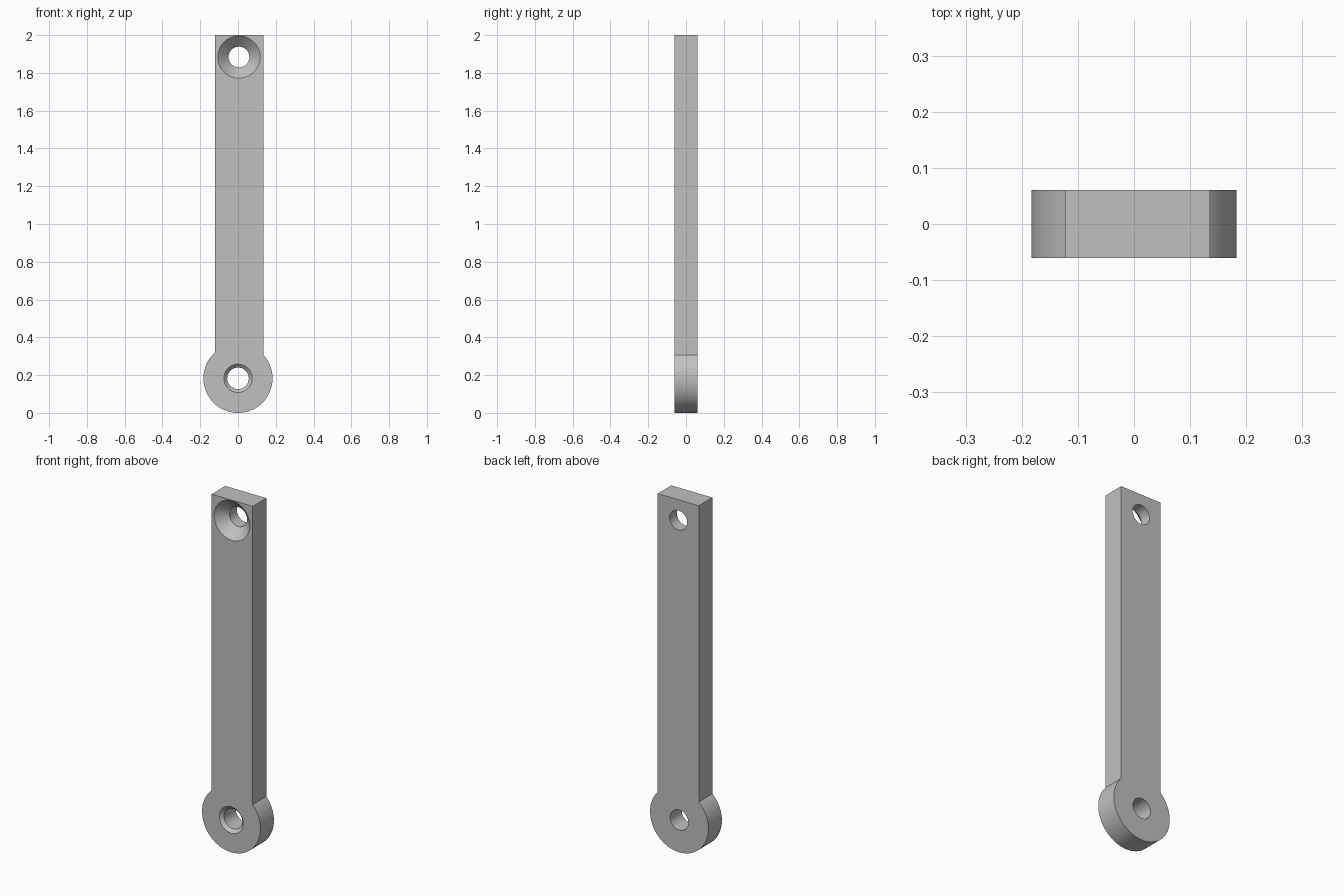
import bpy, bmesh, math
from mathutils import Vector

cube = bpy.data.objects.get("Cube")
if cube:
    bpy.data.objects.remove(cube, do_unlink=True)

HALF_T = 0.061           # half the plate thickness
EYE_R = 0.183            # rounded end radius, also its centre height
LEFT, RIGHT, TOP = -0.123, 0.135, 2.0
SEGMENTS = 96

grey = bpy.data.materials.new("plain grey")
grey.use_nodes = True
colour = (0.53, 0.53, 0.53, 1)
grey.diffuse_color = colour
grey.node_tree.nodes["Principled BSDF"].inputs["Base Color"].default_value = colour


def make_object(name, bm):
    bmesh.ops.recalc_face_normals(bm, faces=bm.faces)
    mesh = bpy.data.meshes.new(name)
    bm.to_mesh(mesh)
    bm.free()
    mesh.materials.append(grey)
    obj = bpy.data.objects.new(name, mesh)
    bpy.context.collection.objects.link(obj)
    return obj


def make_arm():
    """Flat bar with a round eye at the bottom, as one extruded outline."""
    start = math.pi - math.acos(-LEFT / EYE_R)
    end = 2 * math.pi + math.acos(RIGHT / EYE_R)
    outline = [(LEFT, TOP)]
    for i in range(SEGMENTS + 1):
        a = start + (end - start) * i / SEGMENTS
        outline.append((EYE_R * math.cos(a), EYE_R + EYE_R * math.sin(a)))
    outline.append((RIGHT, TOP))
    bm = bmesh.new()
    face = bm.faces.new([bm.verts.new((x, -HALF_T, z)) for x, z in outline])
    ext = bmesh.ops.extrude_face_region(bm, geom=[face])
    moved = [v for v in ext["geom"] if isinstance(v, bmesh.types.BMVert)]
    bmesh.ops.translate(bm, verts=moved, vec=(0, 2 * HALF_T, 0))
    return make_object("link_arm", bm)


def make_cutter(name, x, z, bore, mouth):
    """Round bore along y, flared at 45 degrees towards the front."""
    over = 0.02
    profile = [(-HALF_T - over, mouth + over),
               (-HALF_T + mouth - bore, bore),
               (HALF_T + over, bore)]
    bm = bmesh.new()
    rings = []
    for y, r in profile:
        rings.append([bm.verts.new(Vector((x, y, z)) + r * Vector((math.cos(t), 0, math.sin(t))))
                      for t in (2 * math.pi * i / SEGMENTS for i in range(SEGMENTS))])
    for a, b in zip(rings, rings[1:]):
        for i in range(SEGMENTS):
            j = (i + 1) % SEGMENTS
            bm.faces.new((a[i], a[j], b[j], b[i]))
    bm.faces.new(rings[0])
    bm.faces.new(rings[-1])
    obj = make_object(name, bm)
    obj.hide_render = True
    return obj


arm = make_arm()
bpy.ops.object.select_all(action="DESELECT")
arm.select_set(True)
bpy.context.view_layer.objects.active = arm

# Countersunk screw hole at the top, lightly chamfered pivot hole at the bottom
for cutter in (make_cutter("screw_hole_cutter", 0.005, 1.884, 0.055, 0.112),
               make_cutter("pivot_hole_cutter", 0, EYE_R, 0.057, 0.075)):
    cut = arm.modifiers.new(cutter.name, "BOOLEAN")
    cut.operation = "DIFFERENCE"
    cut.solver = "EXACT"
    cut.object = cutter
    bpy.ops.object.modifier_apply(modifier=cut.name)
    bpy.data.objects.remove(cutter, do_unlink=True)

bpy.ops.object.shade_smooth_by_angle(angle=math.radians(30))
